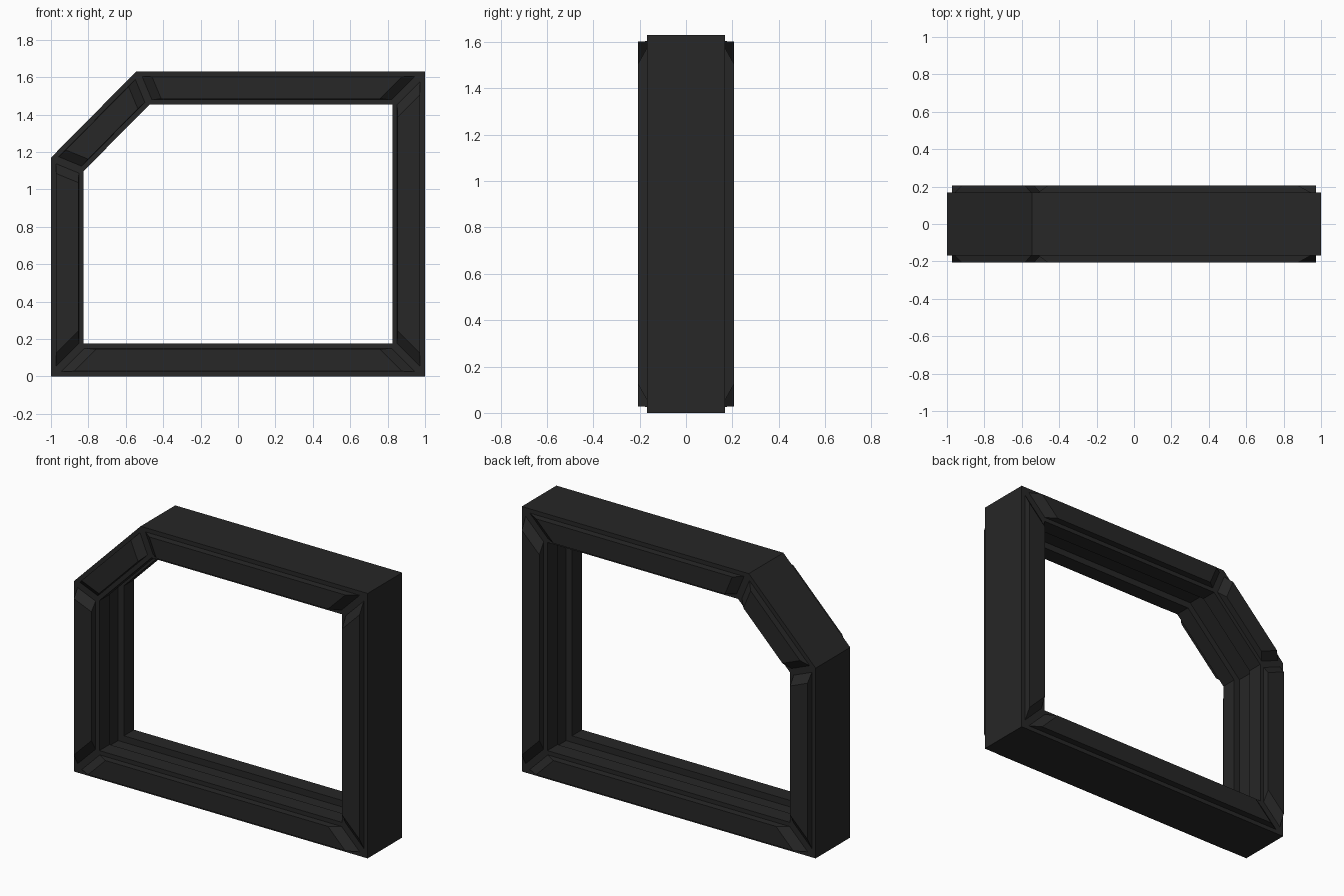
import bpy, bmesh
from mathutils import Vector
from mathutils.geometry import intersect_line_line

if "Cube" in bpy.data.objects:
    bpy.data.objects.remove(bpy.data.objects["Cube"])

# Frame outline in the x-z plane, counter-clockwise seen from the front
OUTLINE = [(-1, 0), (1, 0), (1, 1.63), (-0.545, 1.63), (-1, 1.17)]
WIDTH, HALF_DEPTH, PANEL_Y = 0.175, 0.168, 0.207

mat = bpy.data.materials.new("dark_frame")
mat.diffuse_color = (0.02, 0.02, 0.02, 1)
mat.use_nodes = True
mat.node_tree.nodes["Principled BSDF"].inputs["Base Color"].default_value = mat.diffuse_color


def inset(poly, dists):
    """Move every polygon edge inwards by its own distance."""
    pts = [Vector((p[0], p[1], 0)) for p in poly]
    n = len(pts)
    lines = []
    for i in range(n):
        a, b = pts[i], pts[(i + 1) % n]
        d = (b - a).normalized()
        off = Vector((-d.y, d.x, 0)) * dists[i]
        lines.append((a + off, b + off))
    out = []
    for i in range(n):
        p = intersect_line_line(*lines[i - 1], *lines[i])[0]
        out.append((p.x, p.y))
    return out


def finish(bm, name):
    bmesh.ops.recalc_face_normals(bm, faces=bm.faces[:])
    me = bpy.data.meshes.new(name)
    bm.to_mesh(me)
    bm.free()
    me.materials.append(mat)
    ob = bpy.data.objects.new(name, me)
    bpy.context.collection.objects.link(ob)


def bridge(bm, a, b):
    n = len(a)
    for i in range(n):
        j = (i + 1) % n
        bm.faces.new((a[i], a[j], b[j], b[i]))


# Mitred frame with a channel running round the inner face
profile = [(0, -HALF_DEPTH), (WIDTH, -HALF_DEPTH), (WIDTH, -0.07), (0.135, -0.07),
           (0.135, 0.07), (WIDTH, 0.07), (WIDTH, HALF_DEPTH), (0, HALF_DEPTH)]
bm = bmesh.new()
rings = [[bm.verts.new((x, y, z)) for x, z in inset(OUTLINE, [d] * 5)] for d, y in profile]
for k, ring in enumerate(rings):
    bridge(bm, ring, rings[(k + 1) % len(rings)])
finish(bm, "frame")

# Raised panels with sloped ends on the front and back of each bar
inner = inset(OUTLINE, [WIDTH] * 5)
names = ["bottom", "right", "top", "diagonal", "left"]
for i, name in enumerate(names):
    j = (i + 1) % 5
    bar = [OUTLINE[i], OUTLINE[j], inner[j], inner[i]]
    low = inset(bar, [0.026, 0.02, 0.026, 0.02])
    high = inset(bar, [0.028, 0.068, 0.028, 0.068])
    for side, label in ((-1, "front"), (1, "back")):
        bm = bmesh.new()
        a = [bm.verts.new((x, side * (HALF_DEPTH - 0.01), z)) for x, z in low]
        b = [bm.verts.new((x, side * HALF_DEPTH, z)) for x, z in low]
        c = [bm.verts.new((x, side * PANEL_Y, z)) for x, z in high]
        bridge(bm, a, b)
        bridge(bm, b, c)
        bm.faces.new(a)
        bm.faces.new(c)
        finish(bm, f"{name}_{label}_panel")
